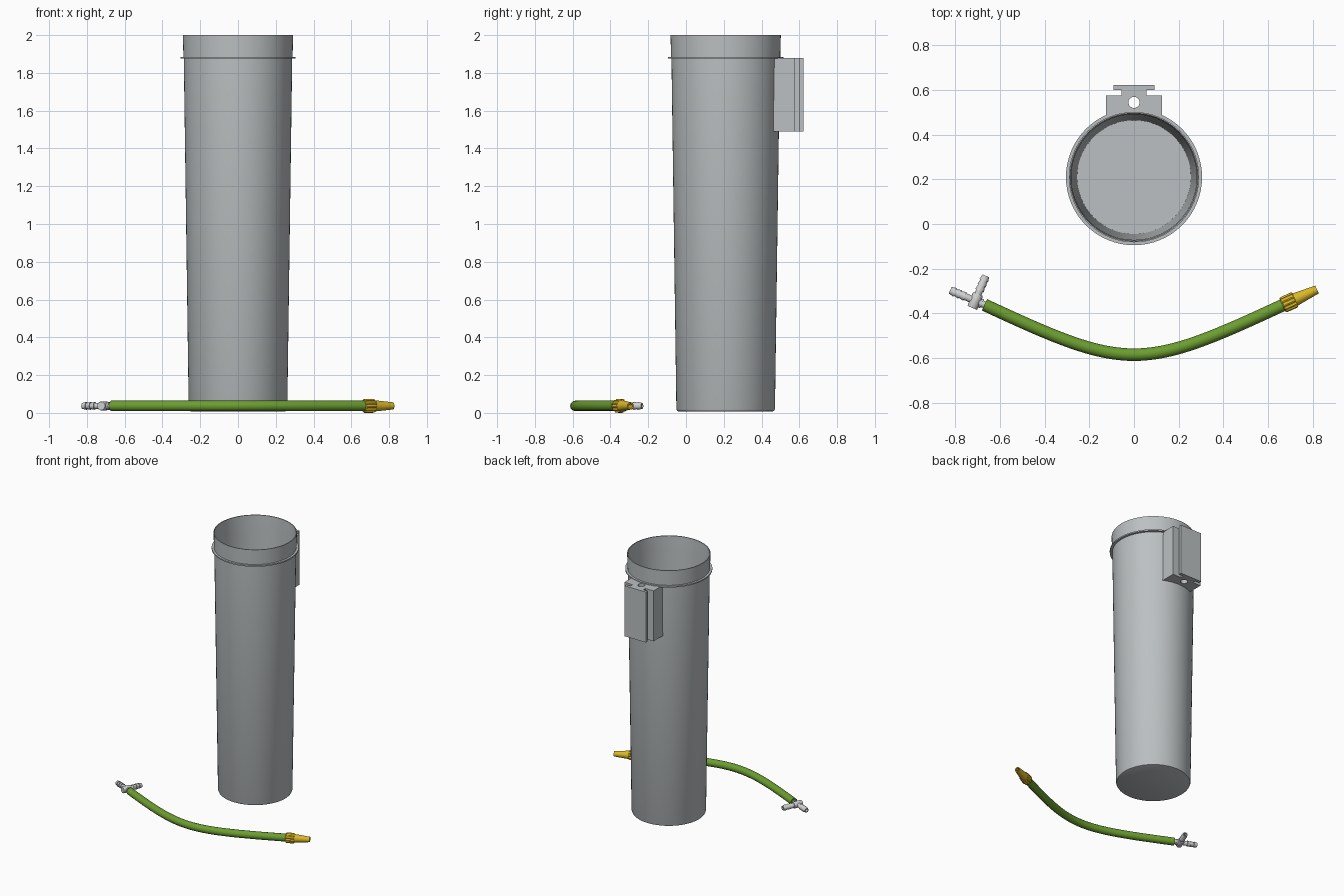
import bpy, bmesh, math
from mathutils import Vector

cube = bpy.data.objects.get("Cube")
if cube:
    bpy.data.objects.remove(cube, do_unlink=True)


def material(name, rgb):
    m = bpy.data.materials.new(name)
    m.use_nodes = True
    m.diffuse_color = (*rgb, 1)
    m.node_tree.nodes["Principled BSDF"].inputs["Base Color"].default_value = (*rgb, 1)
    return m


GREY = material("grey plastic", (0.50, 0.53, 0.54))
PALE = material("pale plastic", (0.62, 0.63, 0.63))
GREEN = material("green rubber", (0.15, 0.34, 0.03))
YELLOW = material("yellow plastic", (0.70, 0.48, 0.02))


def add_object(name, bm, mat, smooth=True):
    bmesh.ops.recalc_face_normals(bm, faces=bm.faces)
    mesh = bpy.data.meshes.new(name)
    bm.to_mesh(mesh)
    bm.free()
    mesh.materials.append(mat)
    obj = bpy.data.objects.new(name, mesh)
    bpy.context.collection.objects.link(obj)
    bpy.ops.object.select_all(action='DESELECT')
    obj.select_set(True)
    bpy.context.view_layer.objects.active = obj
    if smooth:
        bpy.ops.object.shade_smooth_by_angle(angle=math.radians(30))
    return obj


def lathe(name, profile, mat, origin, axis=(0, 0, 1), sides=24, ridge=0):
    """Spin (radius, distance) pairs around an axis; ridge cuts grooves in every other pair of sides."""
    bm = bmesh.new()
    turn = Vector((0, 0, 1)).rotation_difference(Vector(axis))
    rings = []
    for r, d in profile:
        ring = []
        for i in range(sides):
            a = math.tau * i / sides
            q = r - ridge * (i // 2 % 2)
            p = Vector((q * math.cos(a), q * math.sin(a), d))
            ring.append(bm.verts.new(Vector(origin) + turn @ p))
        rings.append(ring)
    for lo, hi in zip(rings, rings[1:]):
        for i in range(sides):
            j = (i + 1) % sides
            bm.faces.new((lo[i], lo[j], hi[j], hi[i]))
    bm.faces.new(rings[0])
    bm.faces.new(rings[-1])
    return add_object(name, bm, mat)


# Tapered tube with a bead below the rim, open on top with a closed floor
CY, BASE = 0.21, 0.008
lathe("tapered_cup", [
    (0.25, BASE), (0.257, 0.011), (0.261, 0.02), (0.287, 1.875), (0.305, 1.875),
    (0.305, 1.885), (0.289, 1.885), (0.292, 2.0), (0.286, 2.0), (0.281, 1.88), (0.255, 0.025),
], GREY, (0, CY, 0), sides=64)

# Mounting bracket: T-slot profile whose inner side follows the tapered wall
bm = bmesh.new()
outline = [(0.125, 0.575), (0.055, 0.575), (0.055, 0.6), (0.092, 0.6), (0.092, 0.622)]
outline += [(-x, y) for x, y in reversed(outline)]
rings = []
for z, r in ((1.49, 0.279), (1.88, 0.284)):
    half = math.asin(0.125 / r)
    arc = []
    for i in range(13):
        a = half * (i / 6 - 1)
        arc.append((r * math.sin(a), CY + r * math.cos(a)))
    rings.append([bm.verts.new((x, y, z)) for x, y in outline + arc])
n = len(rings[0])
for i in range(n):
    j = (i + 1) % n
    bm.faces.new((rings[0][i], rings[0][j], rings[1][j], rings[1][i]))
for ring in rings:
    bm.faces.new(ring)
bracket = add_object("mounting_bracket", bm, GREY, smooth=False)

# Round hole down through the bracket
cutter = lathe("hole_cutter", [(0.025, 1.4), (0.025, 1.95)], GREY, (0, 0.545, 0))
cutter.hide_render = True
cut = bracket.modifiers.new("hole", 'BOOLEAN')
cut.object = cutter
cut.solver = 'EXACT'
bpy.context.view_layer.objects.active = bracket
bpy.ops.object.modifier_apply(modifier="hole")
bpy.data.objects.remove(cutter, do_unlink=True)

# Curved hose
HZ = 0.037
left_end, right_end = Vector((-0.67, -0.362, HZ)), Vector((0.67, -0.362, HZ))
curve = bpy.data.curves.new("hose", 'CURVE')
curve.dimensions = '3D'
curve.bevel_depth = 0.028
curve.bevel_resolution = 4
curve.resolution_u = 32
curve.use_fill_caps = True
spline = curve.splines.new('BEZIER')
spline.bezier_points.add(1)
for p, co, side in zip(spline.bezier_points, (left_end, right_end), (-1, 1)):
    p.handle_left_type = p.handle_right_type = 'FREE'
    p.co = co
    inner, outer = Vector((0.03 * side, -0.66, HZ)), co + Vector((0.1 * side, 0.045, 0))
    p.handle_left, p.handle_right = (outer, inner) if side < 0 else (inner, outer)
hose = bpy.data.objects.new("hose", curve)
bpy.context.collection.objects.link(hose)
bpy.ops.object.select_all(action='DESELECT')
hose.select_set(True)
bpy.context.view_layer.objects.active = hose
bpy.ops.object.convert(target='MESH')
hose = bpy.context.object
hose.data.materials.clear()
hose.data.materials.append(GREEN)
bpy.ops.object.shade_smooth_by_angle(angle=math.radians(40))

# Yellow nozzle: grooved collar and hollow tapered tip
out = Vector((0.91, 0.415, 0)).normalized()
lathe("nozzle_collar", [(0.033, -0.005), (0.037, 0), (0.037, 0.05), (0.033, 0.058)],
      YELLOW, right_end, out, sides=48, ridge=0.004)
lathe("nozzle_tip", [(0.032, 0.05), (0.029, 0.066), (0.019, 0.165), (0.012, 0.165), (0.012, 0.08)],
      YELLOW, right_end, out)

# Pale branching connector: hub, stem into the hose, and two barbed arms
out = Vector((-0.92, 0.39, 0)).normalized()
side_way = Vector((0.39, 0.92, 0))
hub = left_end + out * 0.045
lathe("connector_stem", [(0.016, -0.04), (0.016, 0.012), (0.022, 0.012), (0.022, 0.022), (0.016, 0.022),
                         (0.016, 0.045)], PALE, left_end, out)
lathe("connector_hub", [(0.022, -0.034), (0.024, -0.03), (0.024, 0.03), (0.022, 0.034)],
      PALE, hub, side_way)
barbs = [(0.016, 0), (0.016, 0.05)]
for k in range(3):
    barbs += [(0.021, 0.05 + 0.024 * k), (0.016, 0.074 + 0.024 * k)]
barbs += [(0.010, 0.122), (0.010, 0.06)]
for name, way in (("straight_barbed_arm", out), ("side_barbed_arm", side_way)):
    lathe(name, barbs, PALE, hub, way)
